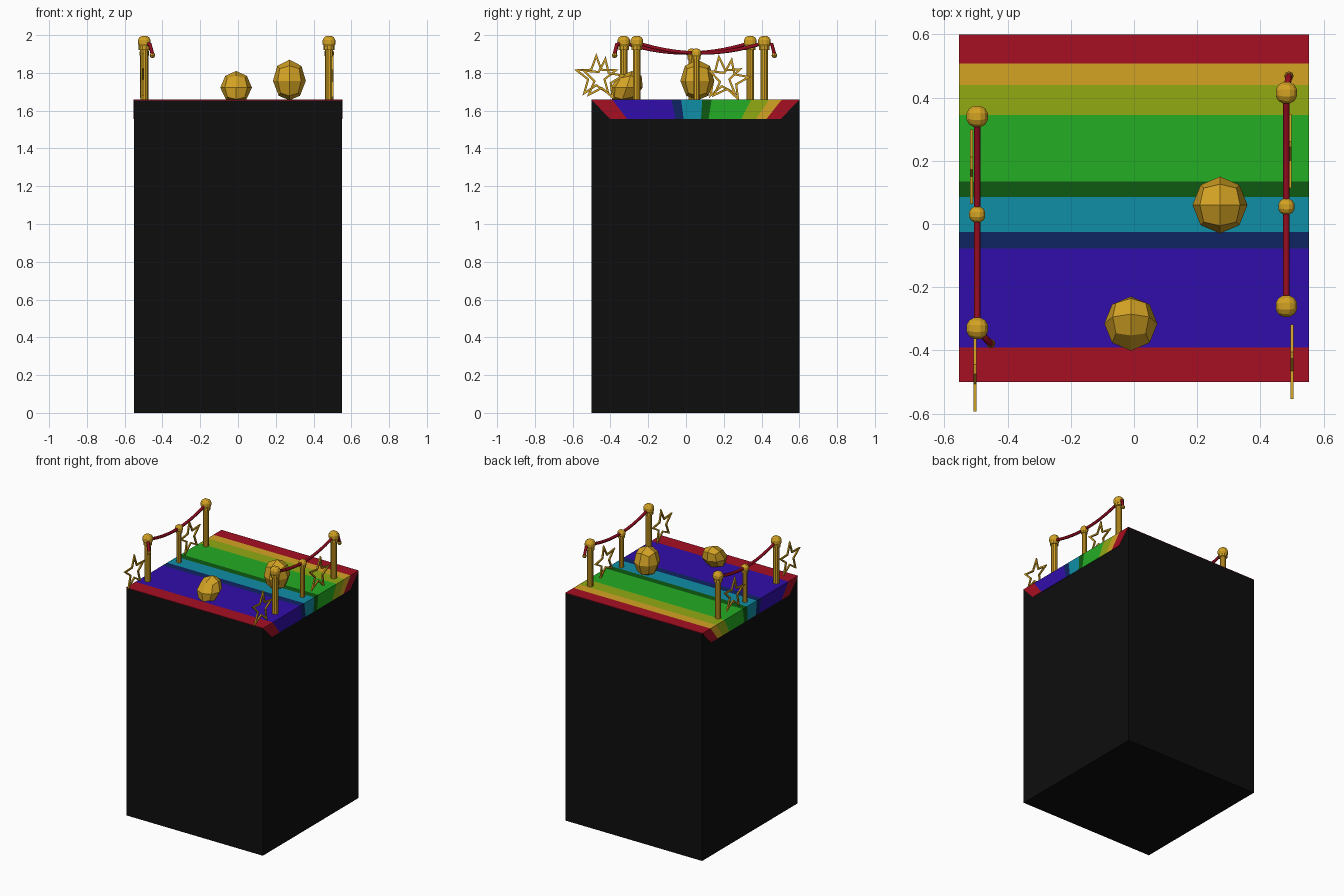
import bpy, bmesh, math
from mathutils import Vector

if "Cube" in bpy.data.objects:
    bpy.data.objects.remove(bpy.data.objects["Cube"])


def mat(name, r, g, b):
    lin = lambda c: (c / 255 / 12.92) if c < 10 else ((c / 255 + 0.055) / 1.055) ** 2.4
    m = bpy.data.materials.new(name)
    m.diffuse_color = (lin(r), lin(g), lin(b), 1)
    m.use_nodes = True
    m.node_tree.nodes["Principled BSDF"].inputs["Base Color"].default_value = m.diffuse_color
    return m


black = mat("black", 13, 13, 13)
gold = mat("gold", 212, 163, 36)
red = mat("red", 166, 15, 34)
rope_red = mat("rope_red", 146, 12, 32)
violet = mat("violet", 48, 13, 170)
navy = mat("navy", 15, 36, 98)
teal = mat("teal", 15, 142, 165)
dark_green = mat("dark_green", 14, 90, 18)
green = mat("green", 36, 173, 36)
olive = mat("olive", 145, 170, 20)
TOP = 1.655


def finish(bm, name, m):
    bmesh.ops.recalc_face_normals(bm, faces=bm.faces[:])
    me = bpy.data.meshes.new(name)
    bm.to_mesh(me)
    bm.free()
    me.materials.append(m)
    ob = bpy.data.objects.new(name, me)
    bpy.context.collection.objects.link(ob)
    return ob


def prism(bm, pts, offset):
    """Closed solid from a flat outline pushed along an offset."""
    a = [bm.verts.new(p) for p in pts]
    b = [bm.verts.new(Vector(p) + Vector(offset)) for p in pts]
    bm.faces.new(a)
    bm.faces.new(b[::-1])
    for i in range(len(a)):
        j = (i + 1) % len(a)
        bm.faces.new((a[i], a[j], b[j], b[i]))


def box_ball(bm, cuts, shape):
    """Ball made from a gridded cube; shape maps unit points to position."""
    n = cuts + 1
    for axis in range(3):
        for side in (-1, 1):
            def point(i, j):
                p = [0, 0, 0]
                p[axis] = side
                p[(axis + 1) % 3] = 2 * i / n - 1
                p[(axis + 2) % 3] = 2 * j / n - 1
                return bm.verts.new(shape(Vector(p).normalized()))
            grid = [[point(i, j) for j in range(n + 1)] for i in range(n + 1)]
            for i in range(n):
                for j in range(n):
                    bm.faces.new((grid[i][j], grid[i + 1][j], grid[i + 1][j + 1], grid[i][j + 1]))
    bmesh.ops.remove_doubles(bm, verts=bm.verts[:], dist=1e-5)


# Tall black block
bm = bmesh.new()
prism(bm, [(-.55, -.5, 0), (.55, -.5, 0), (.55, .6, 0), (-.55, .6, 0)], (0, 0, TOP))
finish(bm, "black_block", black)

# Striped cloth: thin plates on top, with tapered flaps on both sides
stripes = [("front_red", -.5, -.39, red), ("violet", -.39, -.077, violet),
           ("navy", -.077, -.026, navy), ("teal", -.026, .086, teal),
           ("dark_green", .086, .135, dark_green), ("green", .135, .345, green),
           ("olive", .345, .44, olive), ("gold", .44, .507, gold), ("back_red", .507, .6, red)]
taper = lambda y: .05 + (y - .05) * .82
for name, y0, y1, m in stripes:
    bm = bmesh.new()
    prism(bm, [(-.55, y0, TOP), (.55, y0, TOP), (.55, y1, TOP), (-.55, y1, TOP)], (0, 0, .003))
    for s in (-1, 1):
        x = s * .55
        prism(bm, [(x, y0, TOP + .003), (x, y1, TOP + .003), (x, taper(y1), 1.555),
                   (x, taper(y0), 1.555)], (s * .003, 0, 0))
    finish(bm, name + "_stripe", m)


# Barrier posts with faceted ball tops
def post(name, x, y, ball_z, r):
    bm = bmesh.new()
    for rad, z0, z1 in ((.021 if r > .03 else .017, TOP, ball_z),
                        (r * .8, ball_z - r * 1.1, ball_z - r * .5)):
        ring = [(x + rad * math.cos(i * math.tau / 10), y + rad * math.sin(i * math.tau / 10), z0)
                for i in range(10)]
        prism(bm, ring, (0, 0, z1 - z0))
    box_ball(bm, 2, lambda p: Vector((x, y, ball_z)) + p * r)
    finish(bm, name, gold)


# Sagging ropes between the end posts, with a short dangling tail
def rope(name, x, ya, yb, tail):
    pts = []
    for i in range(15):
        t = i / 14
        pts.append((x, ya + (yb - ya) * t, 1.96 - .055 * (1 - (2 * t - 1) ** 2)))
    tx, ty = tail
    pts += [(x + (tx - x) * .7, yb + (ty - yb) * .75, 1.95), (tx, ty, 1.90)]
    cu = bpy.data.curves.new(name, "CURVE")
    cu.dimensions = "3D"
    cu.bevel_depth = .0105
    cu.bevel_resolution = 1
    cu.use_fill_caps = True
    sp = cu.splines.new("POLY")
    sp.points.add(len(pts) - 1)
    for p, c in zip(sp.points, pts):
        p.co = (*c, 1)
    cu.materials.append(rope_red)
    bpy.context.collection.objects.link(bpy.data.objects.new(name, cu))
    bm = bmesh.new()
    box_ball(bm, 1, lambda p: Vector((tx, ty, 1.893)) + p * .015)
    finish(bm, name + "_end", gold)


for side, x, ys, tail in (("right", .482, (-.26, .055, .415), (.49, .468)),
                          ("left", -.496, (.34, .03, -.33), (-.453, -.378))):
    post(side + "_first_post", x, ys[0], 1.963, .037)
    post(side + "_middle_post", x, ys[1], 1.903, .028)
    post(side + "_last_post", x, ys[2], 1.963, .037)
    rope(side + "_rope", x, ys[0], ys[2], tail)


# Open star frames standing at the sides
def star(name, x, y, z, turn):
    bm = bmesh.new()
    loops = []
    for dx in (-.005, .005):
        for s in (1, .75):
            loop = []
            for i in range(10):
                r = (.125 if i % 2 == 0 else .052) * s
                a = turn + i * math.pi / 5
                loop.append(bm.verts.new((x + dx, y + r * math.sin(a), z + r * math.cos(a))))
            loops.append(loop)
    for p, q in ((0, 1), (1, 3), (3, 2), (2, 0)):
        for i in range(10):
            j = (i + 1) % 10
            bm.faces.new((loops[p][i], loops[p][j], loops[q][j], loops[q][i]))
    finish(bm, name, gold)


star("left_front_star", -.503, -.475, 1.78, 0)
star("left_back_star", -.514, .185, 1.775, -.1)
star("right_front_star", .5, -.44, 1.765, .12)
star("right_back_star", .494, .225, 1.76, .15)


# Faceted gold nuggets, flattened where they sit
def nugget(name, c, size, lean, taper_top):
    bm = bmesh.new()

    def shape(p):
        k = 1 - taper_top * max(p.z, 0) - .12 * max(-p.z, 0)
        return Vector((c[0] + p.x * size[0] * k, c[1] + p.y * size[1] * k + lean * p.z,
                       max(c[2] + p.z * size[2], TOP)))
    box_ball(bm, 1, shape)
    finish(bm, name, gold)


nugget("low_nugget", (-.01, -.315, 1.722), (.084, .086, .088), .03, .05)
nugget("tall_nugget", (.272, .06, 1.758), (.087, .09, .112), .0, -.05)
